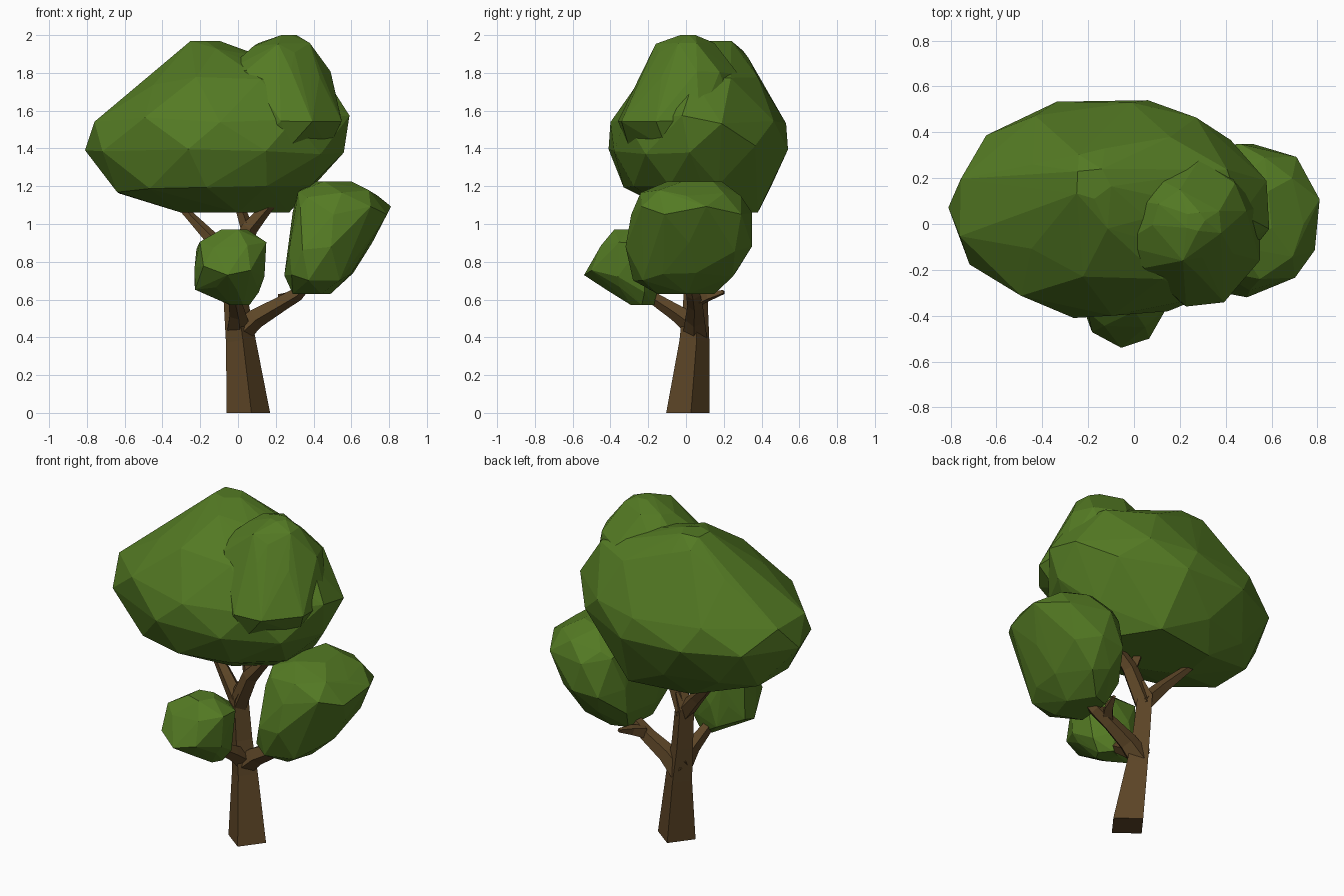
import bpy, bmesh, math, random
from mathutils import Vector

if "Cube" in bpy.data.objects:
    bpy.data.objects.remove(bpy.data.objects["Cube"])

random.seed(4)


def material(name, color):
    m = bpy.data.materials.new(name)
    m.diffuse_color = color
    m.use_nodes = True
    m.node_tree.nodes["Principled BSDF"].inputs["Base Color"].default_value = m.diffuse_color
    return m


LEAF = material("leaf_green", (0.088, 0.195, 0.017, 1))
BARK = material("bark_brown", (0.108, 0.06, 0.02, 1))


def finish(name, bm, mat):
    bmesh.ops.recalc_face_normals(bm, faces=bm.faces[:])
    me = bpy.data.meshes.new(name)
    bm.to_mesh(me)
    bm.free()
    me.materials.append(mat)
    ob = bpy.data.objects.new(name, me)
    bpy.context.collection.objects.link(ob)
    return ob


def remap(vals, lo, hi):
    a, b = min(vals), max(vals)
    return [lo + (v - a) / (b - a) * (hi - lo) for v in vals]


def clump(name, rings, sides=9, box=1.0):
    """Faceted hull round oval rings given as (z, x0, x1, y0, y1); box < 1 flattens the left side."""
    bm = bmesh.new()
    for i, (z, x0, x1, y0, y1) in enumerate(rings):
        end = i in (0, len(rings) - 1)
        n = 5 if end else sides
        angs = [2 * math.pi * (k + 0.5 * (i % 2) + random.uniform(-.2, .2)) / n for k in range(n)]
        xs = [math.copysign(abs(math.cos(a)) ** (box if math.cos(a) < 0 else 1), math.cos(a)) for a in angs]
        ys = [math.copysign(abs(math.sin(a)) ** (box if math.cos(a) < 0 else 1), math.sin(a)) for a in angs]
        for x, y in zip(remap(xs, x0, x1), remap(ys, y0, y1)):
            bm.verts.new((x, y, z + (0 if end else random.uniform(-.03, .03))))
    res = bmesh.ops.convex_hull(bm, input=bm.verts[:])
    junk = {g for g in res["geom_interior"] + res["geom_unused"] if isinstance(g, bmesh.types.BMVert)}
    bmesh.ops.delete(bm, geom=list(junk), context='VERTS')
    return finish(name, bm, LEAF)


def limb(name, path, sides=5, phase=-80, flat_start=False):
    """Tapered faceted tube through (x, y, z, radius) points."""
    bm = bmesh.new()
    pts = [Vector(p[:3]) for p in path]
    up = Vector((0, 0, 1))
    rings = []
    for i, p in enumerate(pts):
        d = (pts[min(i + 1, len(pts) - 1)] - pts[max(i - 1, 0)]).normalized()
        q = up.rotation_difference(up if flat_start and i == 0 else d)
        ring = []
        for k in range(sides):
            a = math.radians(phase) + 2 * math.pi * k / sides
            ring.append(bm.verts.new(p + q @ Vector((math.cos(a), math.sin(a), 0)) * path[i][3]))
        rings.append(ring)
    for r, s in zip(rings, rings[1:]):
        for k in range(sides):
            j = (k + 1) % sides
            bm.faces.new((r[k], r[j], s[j], s[k]))
    bm.faces.new(rings[0][::-1])
    bm.faces.new(rings[-1])
    return finish(name, bm, BARK)


# Main canopy: one broad body with a taller lump rising from its right side
canopy = clump("canopy", [
    (1.06, -.30, .27, -.06, .38), (1.18, -.64, .40, -.33, .45),
    (1.39, -.81, .56, -.41, .54), (1.55, -.76, .59, -.40, .53),
    (1.75, -.53, .47, -.24, .38), (1.90, -.34, .12, -.02, .33),
    (1.97, -.25, -.10, .11, .24)], 10)
lump = clump("canopy_right_lump", [
    (1.40, .05, .48, -.30, .20), (1.56, 0, .55, -.36, .28),
    (1.79, -.08, .49, -.22, .28), (1.93, .08, .38, -.16, .15),
    (2.0, .23, .31, -.03, .05)], 9)
mod = canopy.modifiers.new("fuse", 'BOOLEAN')
mod.operation = 'UNION'
mod.object = lump
bpy.context.view_layer.objects.active = canopy
bpy.ops.object.modifier_apply(modifier=mod.name)
bpy.data.objects.remove(lump)

# Lower foliage clumps
clump("right_foliage", [
    (.63, .29, .49, -.15, .15), (.73, .245, .61, -.28, .27),
    (.88, .27, .71, -.32, .35), (1.07, .29, .81, -.29, .35),
    (1.15, .31, .74, -.24, .29), (1.225, .41, .60, -.10, .19)], 9, .65)
clump("front_foliage", [
    (.57, -.04, .06, -.29, -.17), (.66, -.23, .11, -.42, -.14),
    (.75, -.23, .14, -.54, -.13), (.88, -.22, .15, -.45, -.14),
    (.97, -.09, .05, -.38, -.24)], 8)

# Trunk and branches
limb("trunk", [(.055, .01, 0, .116), (.015, .045, .38, .08), (-.01, .05, .58, .066),
               (-.03, .055, .82, .058), (.01, .045, .90, .045)], 4, -82, True)
limb("upper_right_branch", [(-.03, .05, .78, .055), (.06, .035, .98, .047),
                            (.13, .03, 1.06, .035), (.24, .02, 1.18, .02)])
limb("upper_middle_twig", [(.05, .035, .97, .035), (.02, .05, 1.06, .028), (-.03, .06, 1.17, .018)], 4)
limb("upper_left_branch", [(-.02, .05, .78, .052), (-.13, .08, .91, .04), (-.33, .15, 1.12, .018)])
limb("low_right_branch", [(0, .05, .42, .068), (.09, .05, .50, .056), (.22, .05, .575, .044),
                          (.31, .04, .63, .04), (.42, .01, .74, .02)])
limb("low_right_twig", [(.24, .06, .60, .042), (.28, .12, .62, .03), (.31, .20, .64, .012)], 4)
limb("low_front_branch", [(0, .05, .46, .066), (-.005, -.05, .53, .046), (-.02, -.16, .60, .035),
                          (-.03, -.26, .68, .02)])
